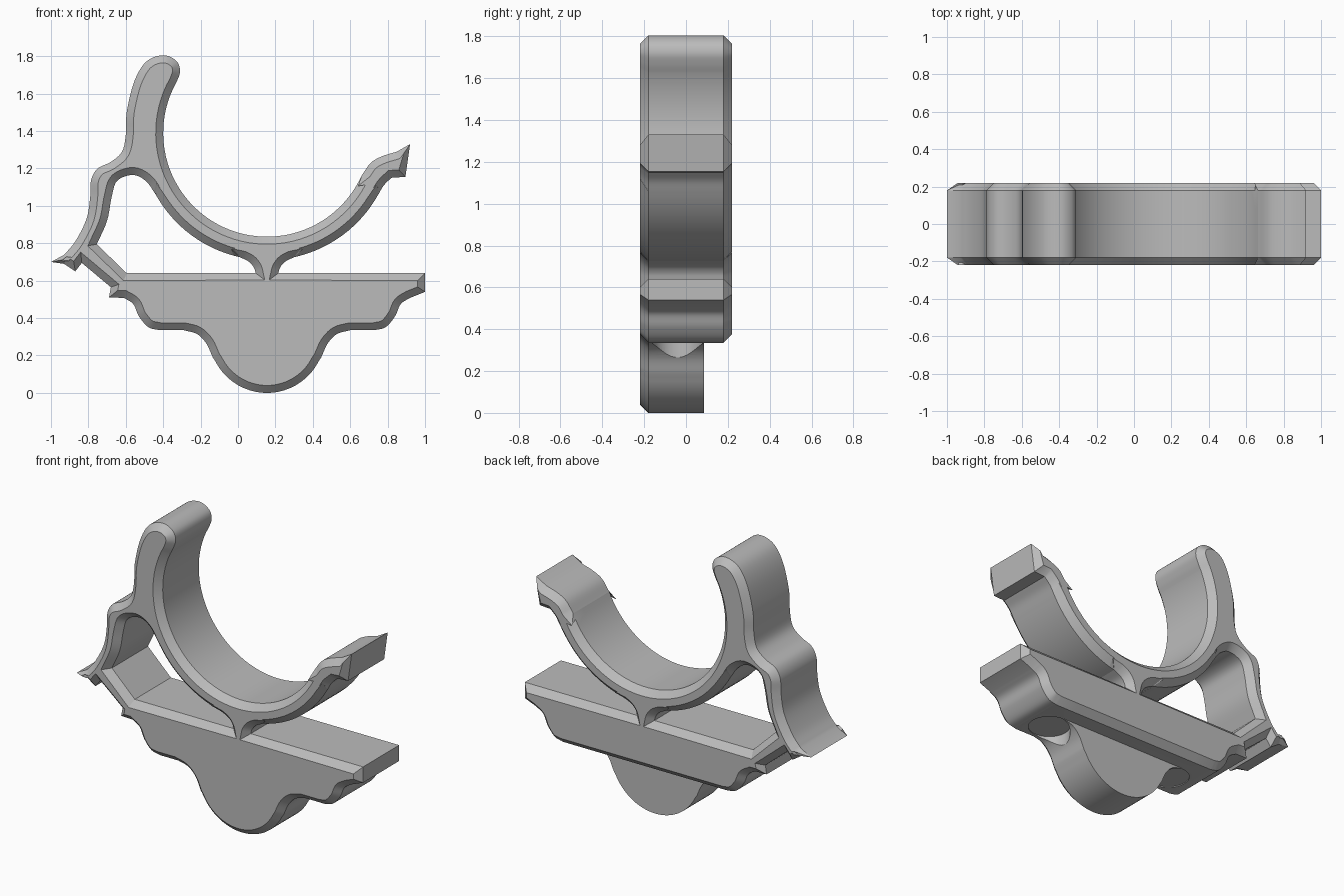
import bpy, bmesh, math
from mathutils import Vector

if "Cube" in bpy.data.objects:
    bpy.data.objects.remove(bpy.data.objects["Cube"])

CX, RING_Z = 0.155, 1.39          # shared axis of ring, neck and lobe
CH = 0.04                         # chamfer size
Y_FRONT, Y_LOBE, Y_BACK = -0.22, 0.085, 0.22


def arc(cz, r, a0, a1, n):
    return [(CX + r * math.cos(math.radians(a0 + (a1 - a0) * i / n)),
             cz + r * math.sin(math.radians(a0 + (a1 - a0) * i / n))) for i in range(n + 1)]


def smooth(pts, n=5):
    """Catmull-Rom curve through the points"""
    p = [Vector(q) for q in pts]
    p = [2 * p[0] - p[1]] + p + [2 * p[-1] - p[-2]]
    out = []
    for a, b, c, d in zip(p, p[1:], p[2:], p[3:]):
        for i in range(n):
            t = i / n
            out.append(tuple(0.5 * (2 * b + (c - a) * t + (2 * a - 5 * b + 4 * c - d) * t * t
                                    + (3 * b - a - 3 * c + d) * t ** 3)))
    return out + [tuple(p[-2])]


def mirror(pts):
    return [(2 * CX - x, z) for x, z in reversed(pts)]


def clean(pts):
    return [p for i, p in enumerate(pts) if (Vector(p) - Vector(pts[i - 1])).length > 1e-4]


def inset(pts):
    out = []
    for i, p in enumerate(pts):
        p = Vector(p)
        d1 = (p - Vector(pts[i - 1])).normalized()
        d2 = (Vector(pts[(i + 1) % len(pts)]) - p).normalized()
        m = Vector((-d1.y - d2.y, d1.x + d2.x))
        out.append(tuple(p + m.normalized() * min(2 * CH / m.length, 0.06)))
    return out


# Profile pieces, counter-clockwise seen from the front
neck = smooth([(0.215, 0.64), (0.225, 0.67), (0.25, 0.70), (0.30, 0.726)], 4)
ring_end = (smooth([(0.75, 1.06), (0.78, 1.11), (0.82, 1.15)]) + [(0.895, 1.155), (0.92, 1.33)]
            + smooth([(0.85, 1.29), (0.77, 1.265), (0.71, 1.23), (0.662, 1.164)]))
arm = smooth([(-0.348, 1.6245), (-0.325, 1.67), (-0.31, 1.72), (-0.325, 1.77), (-0.38, 1.803),
              (-0.45, 1.795), (-0.51, 1.75), (-0.56, 1.65), (-0.595, 1.5), (-0.60, 1.38),
              (-0.62, 1.29), (-0.68, 1.235), (-0.75, 1.20), (-0.785, 1.14), (-0.79, 1.05),
              (-0.81, 0.93), (-0.87, 0.81), (-0.93, 0.738)])
foot = [(-1, 0.70), (-0.93, 0.69), (-0.87, 0.65), (-0.835, 0.695), (-0.68, 0.565), (-0.69, 0.51)]
scallop = smooth([(-0.61, 0.508), (-0.56, 0.475), (-0.53, 0.41), (-0.48, 0.352), (-0.42, 0.335)])
fillet = smooth([(-0.29, 0.335), (-0.22, 0.315), (-0.17, 0.265), (-0.135, 0.19)])
lobe = fillet + arc(0.31, 0.31, 202.5, 337.5, 32)[1:-1] + mirror(fillet)

head = clean([(1, 0.64)] + neck + arc(RING_Z, 0.68, -77.7, -29, 16) + ring_end
             + arc(RING_Z, 0.555, -24, -205, 48) + arm + foot + scallop)
tail = mirror(scallop) + [(1, 0.54)]
outline = head + lobe + tail
first, last = len(head), len(head) + len(lobe) - 1     # lobe slice

# Window between ring, strut and plate, clockwise
window = clean([(-0.595, 0.64)]
               + smooth([(-0.755, 0.795), (-0.70, 0.92), (-0.675, 1.05), (-0.645, 1.135),
                         (-0.56, 1.165), (-0.49, 1.13), (-0.44, 1.06)])
               + arc(RING_Z, 0.68, -151, -102.3, 16) + mirror(neck))

bm = bmesh.new()


def ring_verts(pts, y):
    return [bm.verts.new((x, y, z)) for x, z in pts]


def bridge(a, b):
    for i in range(len(a)):
        bm.faces.new((a[i - 1], a[i], b[i], b[i - 1]))


def cap(loops):
    edges = []
    for l in loops:
        for i in range(len(l)):
            edges.append(bm.edges.get((l[i - 1], l[i])) or bm.edges.new((l[i - 1], l[i])))
    bmesh.ops.triangle_fill(bm, edges=edges, use_beauty=True, normal=(0, -1, 0))


# Chamfered body; the lobe stops short of the back
front_caps, back_caps = [], []
for pts, has_lobe in ((outline, True), (window, False)):
    f_in = ring_verts(inset(pts), Y_FRONT)
    f_out = ring_verts(pts, Y_FRONT + CH)
    mid = ring_verts(pts, Y_LOBE)
    bridge(f_in, f_out)
    bridge(f_out, mid)
    if has_lobe:
        bm.faces.new(mid[first:last + 1])
        mid = mid[:first + 1] + mid[last:]
        pts = pts[:first + 1] + pts[last:]
    b_out = ring_verts(pts, Y_BACK - CH)
    b_in = ring_verts(inset(pts), Y_BACK)
    bridge(mid, b_out)
    bridge(b_out, b_in)
    front_caps.append(f_in)
    back_caps.append(b_in)
cap(front_caps)
cap(back_caps)
bmesh.ops.recalc_face_normals(bm, faces=bm.faces[:])
mesh = bpy.data.meshes.new("clip_bracket")
bm.to_mesh(mesh)
bm.free()
body = bpy.data.objects.new("clip_bracket", mesh)
bpy.context.collection.objects.link(body)

# Screw head recesses beside the lobe
for x in (-0.29, 0.60):
    bpy.ops.mesh.primitive_cylinder_add(vertices=48, radius=0.12, depth=0.44, location=(x, -0.04, 0.12))
    cutter = bpy.context.object
    cutter.name = "screw_recess_cutter"
    cutter.hide_render = True
    mod = body.modifiers.new("recess", 'BOOLEAN')
    mod.operation, mod.solver, mod.object = 'DIFFERENCE', 'EXACT', cutter
    bpy.context.view_layer.objects.active = body
    bpy.ops.object.modifier_apply(modifier=mod.name)
    bpy.data.objects.remove(cutter)

# Single grey material and smooth curves
grey = bpy.data.materials.new("plain grey")
grey.diffuse_color = (0.5, 0.5, 0.5, 1)
grey.use_nodes = True
grey.node_tree.nodes["Principled BSDF"].inputs["Base Color"].default_value = grey.diffuse_color
body.data.materials.clear()
body.data.materials.append(grey)
bpy.ops.object.select_all(action='DESELECT')
body.select_set(True)
bpy.context.view_layer.objects.active = body
bpy.ops.object.shade_smooth_by_angle(angle=math.radians(30))
